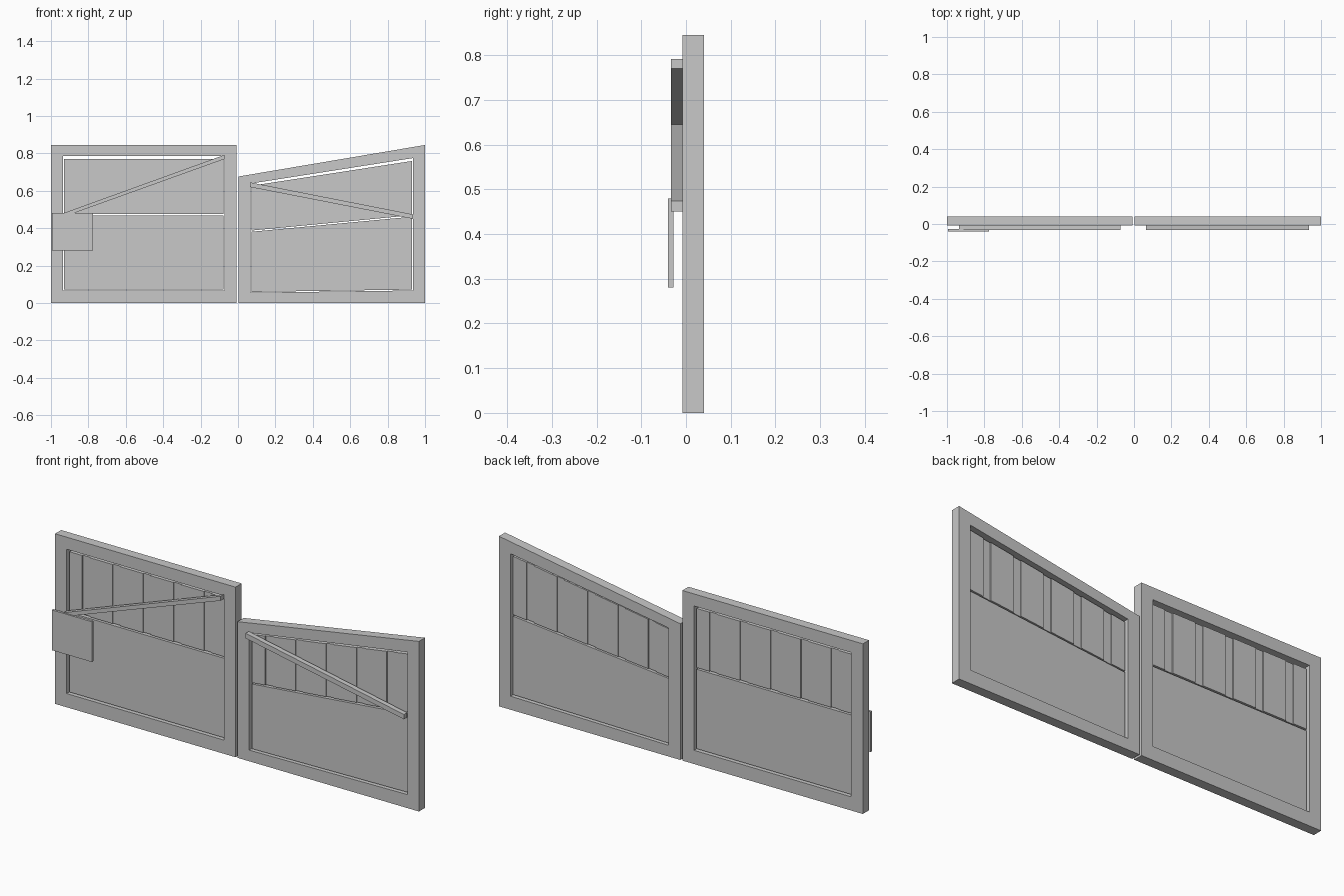
import bpy
import bmesh

cube = bpy.data.objects.get("Cube")
if cube:
    bpy.data.objects.remove(cube, do_unlink=True)

grey = bpy.data.materials.new("light_grey")
grey.use_nodes = True
grey.diffuse_color = (0.58, 0.58, 0.58, 1)
grey.node_tree.nodes["Principled BSDF"].inputs["Base Color"].default_value = grey.diffuse_color

FRAME = (-0.008, 0.04)     # depth ranges, front to back
PANEL = (0.004, 0.028)
STRIP = (0.009, 0.023)
BRACE = (-0.033, -0.008)
PLATE = (-0.04, -0.028)
HEIGHT, POST, GAP = 0.845, 0.064, 0.006


def slab(name, x, depth, start, end):
    """Board from x[0] to x[1]; start and end are its (bottom, top) heights."""
    bm = bmesh.new()
    front = [(x[0], start[0]), (x[1], end[0]), (x[1], end[1]), (x[0], start[1])]
    face = bm.faces.new([bm.verts.new((px, depth[0], pz)) for px, pz in front])
    ext = bmesh.ops.extrude_face_region(bm, geom=[face])
    verts = [v for v in ext["geom"] if isinstance(v, bmesh.types.BMVert)]
    bmesh.ops.translate(bm, verts=verts, vec=(0, depth[1] - depth[0], 0))
    bmesh.ops.recalc_face_normals(bm, faces=bm.faces)
    mesh = bpy.data.meshes.new(name)
    bm.to_mesh(mesh)
    bm.free()
    mesh.materials.append(grey)
    obj = bpy.data.objects.new(name, mesh)
    bpy.context.collection.objects.link(obj)
    return obj


def gate(side, x0, x1, scale):
    """Framed gate leaf; scale(x) lowers its heights along its width."""
    def part(name, xa, xb, depth, low, high):
        ends = [(low * scale(x), high * scale(x)) for x in (xa, xb)]
        slab(f"{side}_{name}", (xa, xb), depth, *ends)

    # Frame
    a, b = x0 + POST, x1 - POST
    part("outer_post_a", x0, a, FRAME, 0, HEIGHT)
    part("outer_post_b", b, x1, FRAME, 0, HEIGHT)
    part("bottom_rail", a, b, FRAME, 0, 0.068)
    part("top_rail", a, b, FRAME, 0.785, HEIGHT)

    # Lower panel, then upper boards joined by thinner strips
    a, b = a + GAP, b - GAP
    part("lower_panel", a, b, PANEL, 0.073, 0.468)
    mid, pitch, half = (a + b) / 2, 0.167, 0.021
    left = a
    for i in range(-2, 3):
        c = mid + i * pitch
        part(f"upper_board_{i + 3}", left, c - half, PANEL, 0.476, 0.77)
        part(f"joint_strip_{i + 3}", c - half, c + half, STRIP, 0.476, 0.77)
        left = c + half
    part("upper_board_6", left, b, PANEL, 0.476, 0.77)


gate("right_gate", -1.0, -0.008, lambda x: 1.0)
gate("left_gate", 0.003, 1.0, lambda x: 0.8 + 0.2 * x)

# Diagonal braces with upright cut ends
slab("right_gate_brace", (-0.935, -0.072), BRACE, (0.46, 0.48), (0.77, 0.792))
slab("left_gate_brace", (0.065, 0.935), BRACE, (0.62, 0.645), (0.45, 0.474))

# Blank sign plate
slab("sign_plate", (-0.995, -0.775), PLATE, (0.28, 0.48), (0.28, 0.48))
